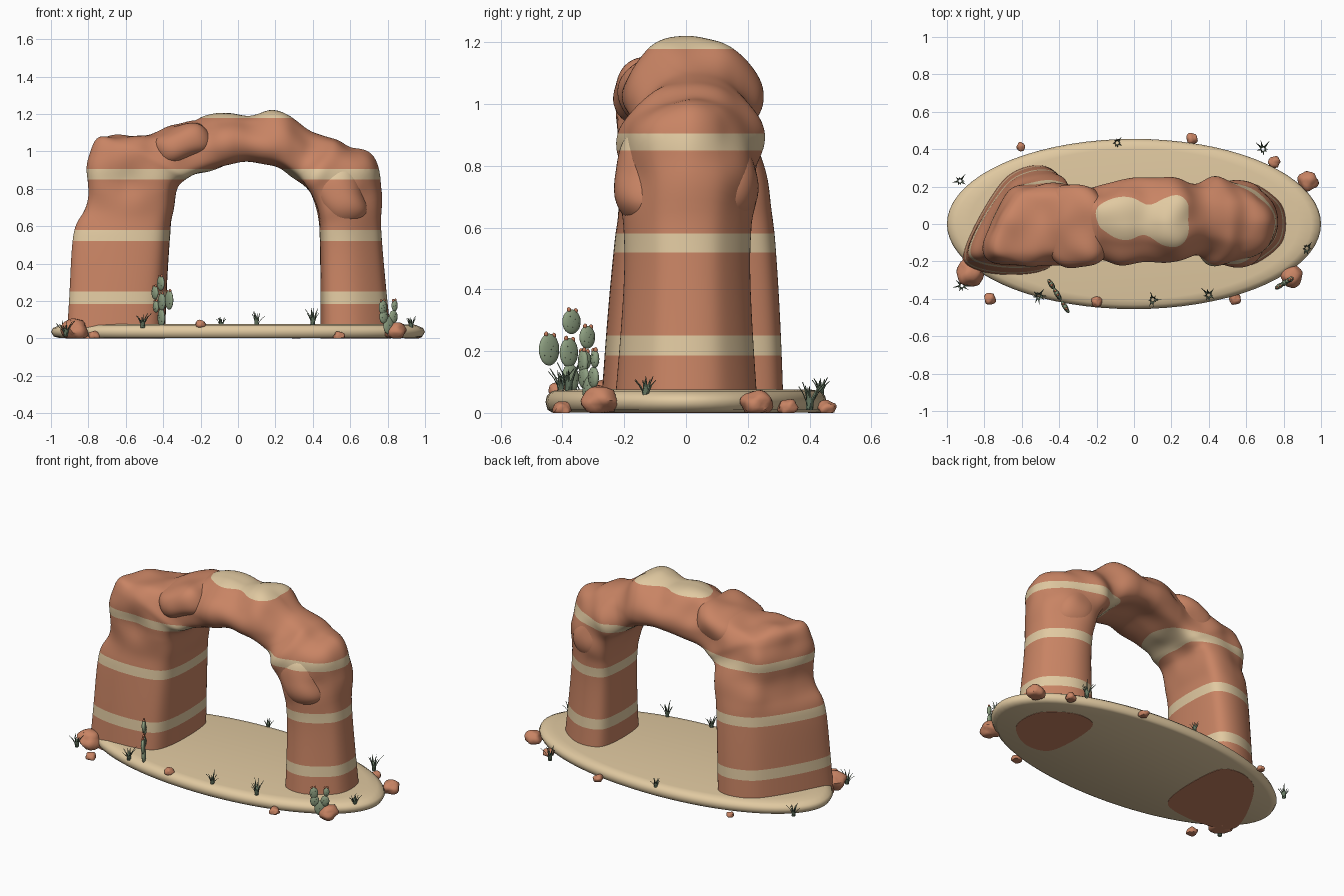
import bpy, bmesh, math, random
from mathutils import Vector, Matrix, noise

random.seed(4)
if "Cube" in bpy.data.objects:
    bpy.data.objects.remove(bpy.data.objects["Cube"])


def material(name, *colour):
    mat = bpy.data.materials.new(name)
    mat.use_nodes = True
    mat.diffuse_color = (*colour, 1)
    mat.node_tree.nodes["Principled BSDF"].inputs["Base Color"].default_value = (*colour, 1)
    return mat


red_rock = material("red rock", .58, .23, .127)
sand = material("sand", .75, .585, .355)
pad_green = material("cactus green", .27, .35, .22)
grass_green = material("grass green", .14, .2, .13)
bud_red = material("bud red", .55, .19, .1)


def finish(name, bm, *mats, angle=40):
    bmesh.ops.recalc_face_normals(bm, faces=bm.faces)
    mesh = bpy.data.meshes.new(name)
    bm.to_mesh(mesh)
    bm.free()
    obj = bpy.data.objects.new(name, mesh)
    bpy.context.collection.objects.link(obj)
    for mat in mats:
        mesh.materials.append(mat)
    bpy.ops.object.select_all(action="DESELECT")
    obj.select_set(True)
    bpy.context.view_layer.objects.active = obj
    bpy.ops.object.shade_smooth_by_angle(angle=math.radians(angle))
    return obj


def strata(name, bm):
    """Smooth a rock cage, roughen its upper part and cut in the pale layers."""
    obj = finish(name, bm, red_rock, sand, angle=80)
    obj.modifiers.new("smooth", "SUBSURF").levels = 3
    bpy.ops.object.modifier_apply(modifier="smooth")
    bm = bmesh.new()
    bm.from_mesh(obj.data)
    bm.normal_update()
    for v in bm.verts:
        rough = max(0, min(1, (v.co.z - .58) * 5))
        v.co += v.normal * noise.noise(v.co * 6) * .026 * rough
    layers = [(.185, .25), (.52, .58), (.85, .905), (1.178, 2)]
    for z in sum(layers, ()):
        bmesh.ops.bisect_plane(bm, geom=bm.verts[:] + bm.edges[:] + bm.faces[:],
                               plane_co=(0, 0, z), plane_no=(0, 0, 1))
    for f in bm.faces:
        z = f.calc_center_median().z
        f.material_index = int(any(low < z < high for low, high in layers))
        f.smooth = True
    # Close the open feet with flat soles
    rims = [e for e in bm.edges if e.is_boundary]
    for f in bmesh.ops.holes_fill(bm, edges=rims)["faces"]:
        f.smooth = False
    bmesh.ops.recalc_face_normals(bm, faces=bm.faces)
    bm.to_mesh(obj.data)
    bm.free()


# Sandy ground: a turned profile stretched into an oval, just clear of the rock soles
bm = bmesh.new()
profile = [(0, .002), (.955, .002), (.985, .01), (1, .035), (.99, .055), (.95, .071), (.88, .076), (0, .078)]
verts = [bm.verts.new((x, 0, z)) for x, z in profile]
edges = [bm.edges.new(pair) for pair in zip(verts, verts[1:])]
bmesh.ops.spin(bm, geom=verts + edges, cent=(0, 0, 0), axis=(0, 0, 1), angle=math.tau, steps=72)
bmesh.ops.remove_doubles(bm, verts=bm.verts, dist=.0005)
bmesh.ops.scale(bm, vec=(1, .455, 1), verts=bm.verts)
finish("sandy_ground", bm, sand, angle=75)

# Arch sections in hundredths: outer x, z, inner x, z, front y, back y
sections = [
    (-89, 0, -39, 0, -28, 32), (-87, 30, -38, 30, -26, 31),
    (-86, 62, -36, 59, -23, 29), (-80, 66, -35, 67, -22, 28), (-78, 88, -33, 79, -22, 26),
    (-77, 103, -31, 82, -22, 23), (-74, 109, -28, 84, -22, 22), (-64, 109, -26, 85, -22, 22),
    (-47, 108, -23, 87, -19, 20), (-37, 113, -16, 90, -20, 20),
    (-22, 115, -8, 93, -19, 22), (-15, 121, 0, 94, -22, 25), (6, 119, 7, 95, -20, 25),
    (18, 122, 17, 92, -22, 25), (29, 121, 25, 89, -22, 25), (39, 106, 32, 85, -15, 20),
    (54, 109, 36, 80, -23, 26), (60, 102, 39, 76, -22, 25), (72, 101, 42, 70, -22, 24),
    (76, 82, 43, 63, -23, 24), (76, 58, 44, 54, -19, 20), (82, 0, 44, 0, -24, 24)]
SIDES = 12
bm = bmesh.new()
rings = []
for ox, oz, ix, iz, front, back in sections:
    skew = min(.65, max(0, (-ox - 60) / 40))
    taper = .5 if ox > -25 else .1
    ring = []
    for i in range(SIDES):
        a = math.tau * i / SIDES
        c, s = math.cos(a), math.sin(a)
        u = .5 - .51 * math.copysign(abs(c) ** .5, c)
        v = .5 - .51 * math.copysign(abs(s) ** .5, s)
        v = .5 + (v - .5) * (1 - taper * max(0, 1 - 2 * u))
        u += skew * (v - .35) * (1 - u)
        ring.append(bm.verts.new(Vector((ox + (ix - ox) * u, front + (back - front) * v,
                                         oz + (iz - oz) * u)) / 100))
    rings.append(ring)
for a, b in zip(rings, rings[1:]):
    for i in range(SIDES):
        j = (i + 1) % SIDES
        bm.faces.new((a[i], a[j], b[j], b[i]))
strata("rock_arch", bm)


# Boulders wedged into the span and shoulder
def wedged_boulder(name, centre, size, tilt):
    bm = bmesh.new()
    bmesh.ops.create_cube(bm, size=2)
    bmesh.ops.subdivide_edges(bm, edges=bm.edges, cuts=1, use_grid_fill=True)
    for v in bm.verts:
        v.co = v.co.lerp(v.co.normalized() * 1.2, .6)
    bmesh.ops.transform(bm, verts=bm.verts, matrix=Matrix.Translation(centre)
                        @ Matrix.Rotation(tilt, 4, "Y") @ Matrix.Diagonal((*size, 1)))
    strata(name, bm)


wedged_boulder("span_boulder", (-.3, -.01, 1.035), (.18, .225, .11), -.3)
wedged_boulder("shoulder_boulder", (.55, 0, .76), (.14, .24, .19), -.4)

# Loose stones around the rim: x, y, height of centre, radius
stones = [(-.87, -.26, .045, .07), (-.77, -.4, .015, .03), (-.2, -.415, .075, .027),
          (.54, -.4, .012, .03), (.84, -.28, .04, .057), (.93, .23, .03, .05),
          (.75, .33, .018, .03), (.31, .455, .015, .029), (-.605, .412, .01, .022)]
for number, (x, y, z, radius) in enumerate(stones):
    bm = bmesh.new()
    bmesh.ops.create_icosphere(bm, subdivisions=3, radius=1)
    for v in bm.verts:
        bulge = 1 + .3 * noise.noise(v.co * 1.3 + Vector((number * 3, 0, 0)))
        v.co = Vector((x, y, z)) + v.co * bulge * radius * 1.05
        v.co.z = max(0, z + (v.co.z - z) * .8)
    finish(f"stone_{number}", bm, red_rock)


# Grass tufts: arching tapered blades
def tuft(number, x, y, z, height):
    bm = bmesh.new()
    for blade in range(8):
        turn = blade * 2.4
        out = Vector((math.cos(turn), math.sin(turn), 0))
        side = Vector((-out.y, out.x, 0)) * .01
        reach = height * random.uniform(.15, .5)
        tall = height * random.uniform(.65, 1)
        last = None
        for t in (0, .35, .7, 1):
            spot = Vector((x, y, z + tall * t)) + out * (.006 + reach * t * t)
            width = side * (1.05 - t)
            row = [bm.verts.new(p) for p in (spot - width, spot + out * .003, spot + width)]
            if last:
                for k in range(2):
                    bm.faces.new((last[k], last[k + 1], row[k + 1], row[k]))
            last = row
    finish(f"grass_tuft_{number}", bm, grass_green)


for number, spot in enumerate([
        (-.93, .23, .02, .08), (-.92, -.33, .01, .09), (-.51, -.385, .055, .085),
        (-.09, .435, .06, .06), (.1, -.405, .065, .08), (.4, -.38, .065, .1),
        (.69, .4, .01, .11), (.925, -.13, .05, .07)]):
    tuft(number, *spot)


# Prickly cacti: flat pads in one plane, with spines and red buds
def cactus(name, x, y, heading, pads):
    bm = bmesh.new()
    plane = Matrix.Translation((x, y, 0)) @ Matrix.Rotation(heading, 4, "Z")

    def blob(spot, size, colour, detail):
        made = bmesh.ops.create_icosphere(bm, subdivisions=detail, radius=1, matrix=plane
                                          @ Matrix.Translation(spot) @ Matrix.Diagonal((*size, 1)))
        for f in {f for v in made["verts"] for f in v.link_faces}:
            f.material_index = colour

    for along, z, wide, tall in pads:
        blob((along, 0, z), (wide, .013, tall), 0, 3)
        for i in range(6):
            a, r = i * 2.4, .75 * math.sqrt(i / 6)
            for face in (-1, 1):
                blob((along + wide * r * math.cos(a), face * .013 * math.sqrt(1 - r * r),
                      z + tall * r * math.sin(a)), [.0013] * 3, 1, 1)
        if z > .14:
            for lean in (-.5, .3):
                blob((along + wide * math.sin(lean), 0, z + tall * math.cos(lean)), (.007, .007, .009), 2, 2)
    finish(name, bm, pad_green, grass_green, bud_red)


cactus("tall_cactus", -.41, -.375, math.atan2(-.85, .52), [
    (0, .11, .032, .05), (.005, .195, .034, .048), (.08, .205, .038, .052),
    (-.005, .295, .034, .04), (-.065, .245, .029, .037), (-.055, .17, .024, .032)])
cactus("small_cactus", .805, -.315, .55, [
    (0, .07, .032, .048), (-.035, .165, .025, .04), (-.03, .115, .027, .036),
    (.03, .115, .026, .035), (.038, .175, .018, .03)])
